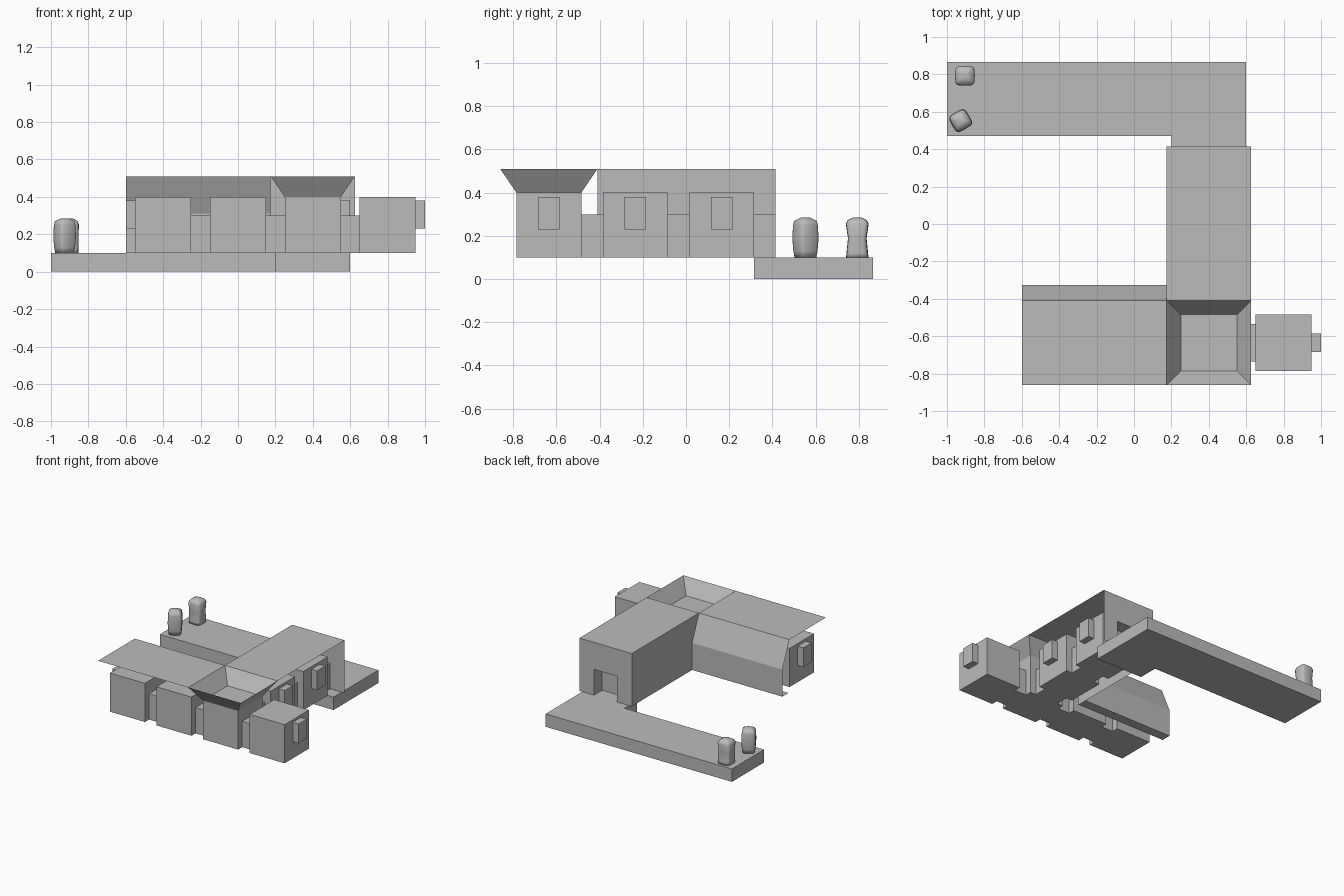
import bpy, bmesh, math
from mathutils import Matrix

if "Cube" in bpy.data.objects:
    bpy.data.objects.remove(bpy.data.objects["Cube"])

grey = bpy.data.materials.new("plain_grey")
grey.use_nodes = True
grey.diffuse_color = (0.5, 0.5, 0.5, 1)
grey.node_tree.nodes["Principled BSDF"].inputs["Base Color"].default_value = (0.5, 0.5, 0.5, 1)


def finish(name, bm, recalc=True):
    if recalc:
        bmesh.ops.recalc_face_normals(bm, faces=bm.faces)
    mesh = bpy.data.meshes.new(name)
    bm.to_mesh(mesh)
    bm.free()
    mesh.materials.append(grey)
    obj = bpy.data.objects.new(name, mesh)
    bpy.context.collection.objects.link(obj)
    return obj


def box(name, center, size):
    bm = bmesh.new()
    bmesh.ops.create_cube(bm, size=1, matrix=Matrix.Translation(center) @ Matrix.Diagonal((*size, 1)))
    return finish(name, bm)


def sheet(name, *faces):
    """Thin shell made of a few flat faces."""
    bm = bmesh.new()
    for pts in faces:
        bm.faces.new([bm.verts.new(p) for p in pts])
    bmesh.ops.remove_doubles(bm, verts=bm.verts, dist=0.0001)
    return finish(name, bm, False)


FLOOR, CUBE, EAVE, ROOF = 0.1, 0.3, 0.4, 0.51
ROW_Y, WING_X, STEP = -0.635, 0.4, 0.4
ROOM_Z = FLOOR + CUBE / 2
HALL_Z = 0.2
WIN_Z = 0.305

# Row of rooms along x, linked by low corridors
for i in range(4):
    x = -STEP + i * STEP
    box(f"row_room_{i}", (x, ROW_Y, ROOM_Z), (CUBE, CUBE, CUBE))
    if i < 3:
        box(f"row_corridor_{i}", (x + STEP / 2, ROW_Y, HALL_Z), (0.1, 0.2, 0.2))

# Wing of rooms along y, with windows on the open side
for i in range(1, 3):
    y = ROW_Y + i * STEP
    box(f"wing_room_{i}", (WING_X, y, ROOM_Z), (CUBE, CUBE, CUBE))
    box(f"wing_corridor_{i}", (WING_X, y - STEP / 2, HALL_Z), (0.2, 0.1, 0.2))
    box(f"wing_window_{i}", (0.575, y, WIN_Z), (0.05, 0.1, 0.15))

# Bay windows at the two ends of the row
for side, x in (("right", -0.575), ("left", 0.975)):
    box(f"row_window_{side}", (x, ROW_Y, WIN_Z), (0.05, 0.1, 0.15))

# Shell over the wing: roof, long wall and end wall with a doorway
X0, X1, Y0, Y1, YF = 0.175, 0.625, -0.41, 0.415, -0.86
sheet("wing_roof", [(X0, Y0, ROOF), (X1, Y0, ROOF), (X1, Y1, ROOF), (X0, Y1, ROOF)])
sheet("wing_long_wall", [(X0, Y0, FLOOR), (X0, Y0, ROOF), (X0, Y1, ROOF), (X0, Y1, FLOOR)])
D0, D1, DZ = 0.3, 0.5, 0.3
sheet("wing_end_wall", [(x, Y1, z) for x, z in (
    (X1, FLOOR), (D1, FLOOR), (D1, DZ), (D0, DZ), (D0, FLOOR), (X0, FLOOR), (X0, ROOF), (X1, ROOF))])

# Entrance tunnel behind the doorway
YT = 0.315
sheet("entrance_tunnel",
      [(D0, YT, FLOOR), (D0, Y1, FLOOR), (D0, Y1, DZ), (D0, YT, DZ)],
      [(D0, YT, DZ), (D0, Y1, DZ), (D1, Y1, DZ), (D1, YT, DZ)],
      [(D1, YT, DZ), (D1, Y1, DZ), (D1, Y1, FLOOR), (D1, YT, FLOOR)])

# Shell over the row: flat roof, sloped back, upright wall and narrow sill
profile = [(YF, ROOF), (Y0, ROOF), (-0.325, 0.31), (-0.325, FLOOR), (-0.4, FLOOR)]
sheet("row_shell", *[
    [(-0.6, ya, za), (X0, ya, za), (X0, yb, zb), (-0.6, yb, zb)]
    for (ya, za), (yb, zb) in zip(profile, profile[1:])])

# Flared open funnel on the corner room
low = [(0.25, -0.785), (0.55, -0.785), (0.55, -0.485), (0.25, -0.485)]
high = [(X0, YF), (X1, YF), (X1, Y0), (X0, Y0)]
sheet("corner_funnel", *[
    [(*low[i], EAVE), (*low[(i + 1) % 4], EAVE), (*high[(i + 1) % 4], ROOF), (*high[i], ROOF)]
    for i in range(4)])

# L-shaped walkway slab
bm = bmesh.new()
outline = [(-1, 0.47), (0.2, 0.47), (0.2, YT), (0.6, YT), (0.6, 0.865), (-1, 0.865)]
base = bm.faces.new([bm.verts.new((x, y, 0)) for x, y in outline])
top = bmesh.ops.extrude_face_region(bm, geom=[base], use_keep_orig=True)
bmesh.ops.translate(bm, vec=(0, 0, FLOOR), verts=[g for g in top["geom"] if isinstance(g, bmesh.types.BMVert)])
finish("walkway", bm)


def post(name, x, y, angle, rings):
    """Soft square post lofted from (half width, depth, height) rings."""
    bm = bmesh.new()
    n = 16
    loops = []
    for hx, hy, z in rings:
        loop = []
        for i in range(n):
            c, s = math.cos(math.tau * i / n), math.sin(math.tau * i / n)
            loop.append(bm.verts.new((hx * math.copysign(abs(c) ** 0.45, c),
                                      hy * math.copysign(abs(s) ** 0.45, s), z)))
        loops.append(loop)
    for a, b in zip(loops, loops[1:]):
        for i in range(n):
            bm.faces.new((a[i], a[(i + 1) % n], b[(i + 1) % n], b[i]))
    bm.faces.new(loops[0][::-1])
    bm.faces.new(loops[-1])
    bmesh.ops.transform(bm, matrix=Matrix.Translation((x, y, FLOOR)) @ Matrix.Rotation(angle, 4, "Z"), verts=bm.verts)
    obj = finish(name, bm)
    obj.data.shade_smooth()


# Two rounded posts at the far end of the walkway
post("post_bulged", -0.927, 0.553, math.radians(30),
     [(0.043, 0.043, 0), (0.048, 0.048, 0.03), (0.052, 0.052, 0.09),
      (0.049, 0.049, 0.15), (0.044, 0.044, 0.17), (0.02, 0.02, 0.184)])
post("post_waisted", -0.904, 0.793, 0,
     [(0.05, 0.052, 0), (0.051, 0.05, 0.02), (0.052, 0.043, 0.09),
      (0.053, 0.053, 0.155), (0.045, 0.045, 0.172), (0.02, 0.02, 0.185)])
